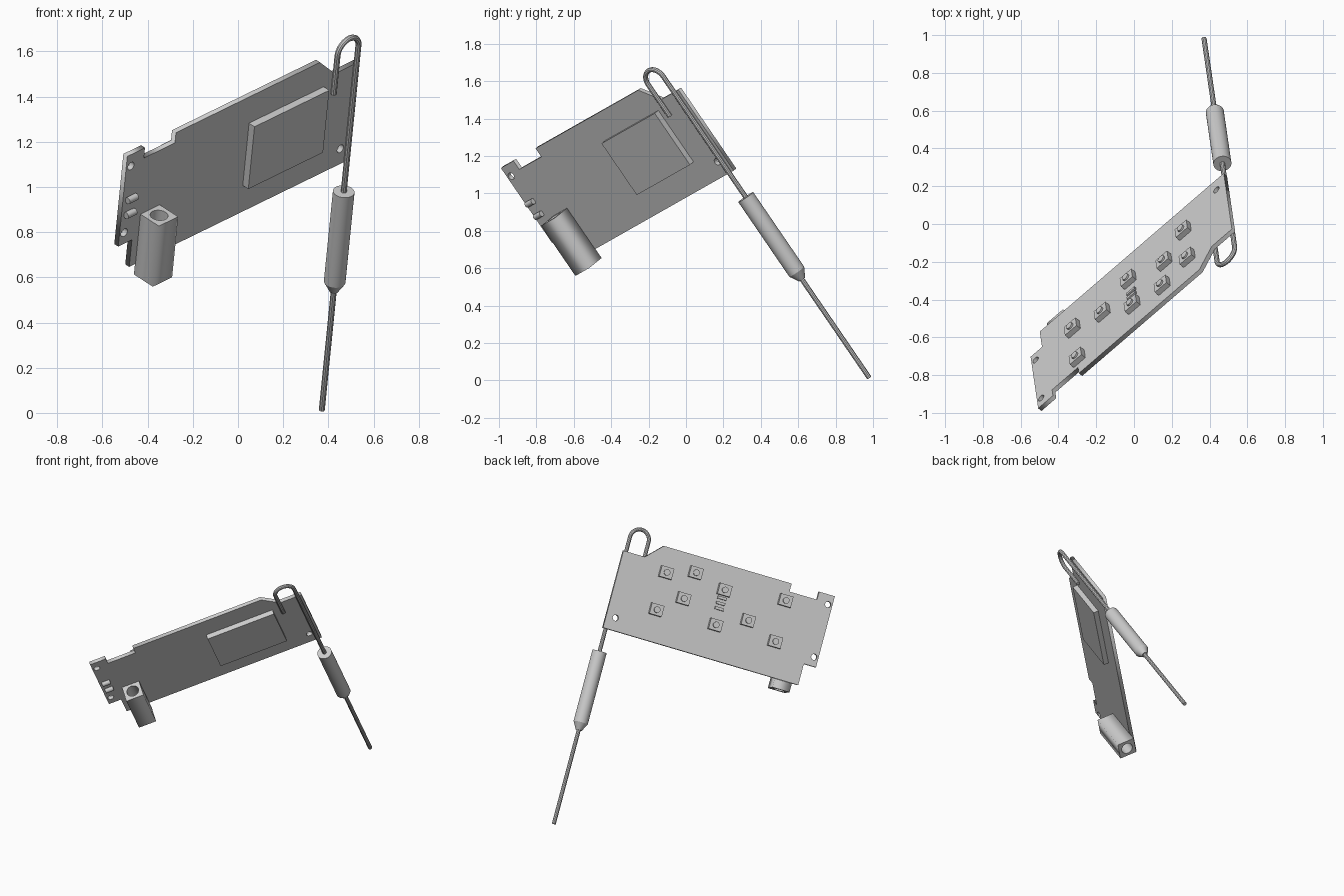
import bpy, math
from mathutils import Matrix, Vector

cube = bpy.data.objects.get("Cube")
if cube:
    bpy.data.objects.remove(cube, do_unlink=True)

# Single grey material
grey = bpy.data.materials.new("plain grey")
grey.use_nodes = True
grey.diffuse_color = (0.6, 0.6, 0.6, 1)
grey.node_tree.nodes["Principled BSDF"].inputs["Base Color"].default_value = (0.6, 0.6, 0.6, 1)

# Board frame: u runs along the board, v across it, n out of the chip side
U = Vector((0.711, 0.612, 0.347)).normalized()
V = Vector((0.084, -0.561, 0.823))
V = (V - U * V.dot(U)).normalized()
N = U.cross(V)
BACK, FRONT = -0.328, -0.303


def frame(x, y, z):
    return Matrix((x, y, z)).transposed().to_4x4()


ALONG_N, ALONG_V, ALONG_U = frame(U, V, N), frame(N, U, V), frame(V, N, U)


def finish(obj, name, u, v, n, axes, smooth=False):
    obj.name = name
    obj.data.name = name
    obj.matrix_world = Matrix.Translation(U * u + V * v + N * n) @ axes
    obj.data.materials.clear()
    obj.data.materials.append(grey)
    if smooth:
        bpy.ops.object.shade_smooth_by_angle(angle=math.radians(35))
    return obj


def box(name, u, v, n):
    """Box from (low, high) ranges in the board frame."""
    bpy.ops.mesh.primitive_cube_add(size=1)
    obj = bpy.context.object
    size = [r[1] - r[0] for r in (u, v, n)]
    obj.data.transform(Matrix.Diagonal((*size, 1)))
    return finish(obj, name, sum(u) / 2, sum(v) / 2, sum(n) / 2, ALONG_N)


def tube(name, r1, r2, length, u, v, n, axes, sides=32):
    bpy.ops.mesh.primitive_cone_add(vertices=sides, radius1=r1, radius2=r2, depth=length)
    return finish(bpy.context.object, name, u, v, n, axes, True)


def circle(x, y, r, sides=24):
    steps = [2 * math.pi * i / sides for i in range(sides)]
    return [(x + r * math.cos(a), y + r * math.sin(a)) for a in steps]


def curve_mesh(name, loops, closed, axes, at, smooth=False, **settings):
    """Mesh made from poly splines, either filled and extruded or bevelled."""
    data = bpy.data.curves.new(name, "CURVE")
    for key, value in settings.items():
        setattr(data, key, value)
    for loop in loops:
        spline = data.splines.new("POLY")
        spline.points.add(len(loop) - 1)
        for point, co in zip(spline.points, loop):
            point.co = (co[0], co[1], 0, 1)
        spline.use_cyclic_u = closed
    obj = bpy.data.objects.new(name, data)
    bpy.context.collection.objects.link(obj)
    bpy.ops.object.select_all(action="DESELECT")
    obj.select_set(True)
    bpy.context.view_layer.objects.active = obj
    bpy.ops.object.convert(target="MESH")
    return finish(bpy.context.object, name, *at, axes, smooth)


# Circuit board with notches and three mounting holes
outline = [(-0.56, 0.965), (-0.475, 0.965), (-0.475, 0.82), (0.895, 0.82),
           (0.895, 1.345), (0.745, 1.345), (0.64, 1.45), (-0.257, 1.45),
           (-0.257, 1.395), (-0.45, 1.395), (-0.45, 1.45), (-0.56, 1.45)]
holes = [circle(-0.53, 1.385, 0.02), circle(-0.53, 1.027, 0.02), circle(0.83, 0.905, 0.02)]
curve_mesh("circuit_board", [outline] + holes, True, ALONG_N, (0, 0, (BACK + FRONT) / 2),
           dimensions="2D", fill_mode="BOTH", extrude=(FRONT - BACK) / 2)

# Flat chip module
box("chip_module", (0.215, 0.68), (0.967, 1.302), (FRONT - 0.003, FRONT + 0.035))

# Power socket with a round bore
s = 0.06
socket = [(-s, -s), (s, -s), (s, s), (-s, s)]
curve_mesh("power_socket", [socket, circle(0, 0, 0.04)], True, ALONG_V,
           (-0.376, 0.924, FRONT + 0.057),
           dimensions="2D", fill_mode="BOTH", extrude=0.163)

# Indicator lamps lying along the board
for i, v in enumerate((1.21, 1.13)):
    tube(f"indicator_lamp_{i + 1}", 0.016, 0.016, 0.055, -0.515, v, FRONT + 0.012, ALONG_U, 20)

# Push buttons on the back
buttons = [(0.582, 1.03), (0.582, 1.284), (0.425, 1.151), (0.39, 1.338), (0.171, 1.044),
           (0.173, 1.282), (-0.033, 1.133), (-0.246, 1.05), (-0.242, 1.329)]
for i, (u, v) in enumerate(buttons):
    box(f"button_body_{i + 1}", (u - 0.043, u + 0.043), (v - 0.037, v + 0.037),
        (BACK - 0.03, BACK + 0.003))
    tube(f"button_cap_{i + 1}", 0.021, 0.021, 0.014, u, v, BACK - 0.033, ALONG_N, 20)

# Row of small components on the back
for i in range(3):
    v = 1.155 + 0.036 * i
    box(f"small_component_{i + 1}", (0.143, 0.203), (v - 0.009, v + 0.009),
        (BACK - 0.014, BACK + 0.003))

# Antenna wire with a hooked top
AERIAL_U, AERIAL_N, BEND = 0.868, -0.292, 0.065
arc = [(AERIAL_U - BEND + BEND * math.cos(math.pi * i / 20),
        1.45 + BEND * math.sin(math.pi * i / 20)) for i in range(21)]
path = [(AERIAL_U, -0.51)] + arc + [(AERIAL_U - 2 * BEND, 1.245)]
curve_mesh("antenna_wire", [path], False, ALONG_N, (0, 0, AERIAL_N), True,
           dimensions="3D", bevel_depth=0.0135, bevel_resolution=3, use_fill_caps=True)

# Antenna sleeve and its tapered end
tube("antenna_sleeve", 0.048, 0.048, 0.485, AERIAL_U, 0.4225, AERIAL_N, ALONG_V)
tube("sleeve_taper", 0.02, 0.048, 0.05, AERIAL_U, 0.155, AERIAL_N, ALONG_V)
